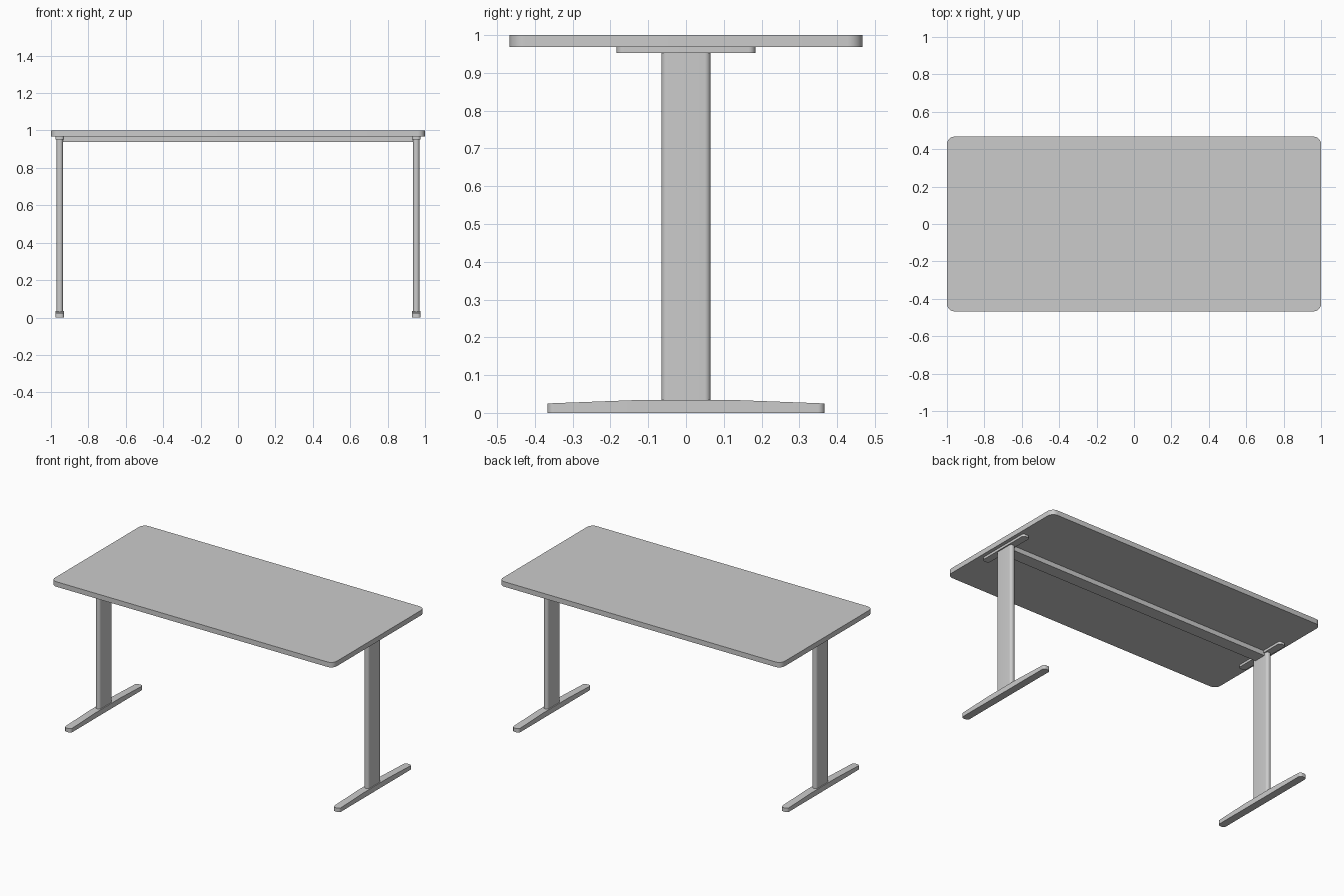
import bpy
import bmesh
import math

cube = bpy.data.objects.get("Cube")
if cube:
    bpy.data.objects.remove(cube, do_unlink=True)

grey = bpy.data.materials.new("plain_grey")
grey.use_nodes = True
grey.diffuse_color = (0.6, 0.6, 0.6, 1)
grey.node_tree.nodes["Principled BSDF"].inputs["Base Color"].default_value = (0.6, 0.6, 0.6, 1)


def rounded_outline(width, depth, radius, steps=8):
    """Counter-clockwise rectangle with rounded corners."""
    points = []
    for i, (sx, sy) in enumerate([(1, 1), (-1, 1), (-1, -1), (1, -1)]):
        for k in range(steps + 1):
            a = math.pi / 2 * (i + k / steps)
            points.append((sx * (width / 2 - radius) + radius * math.cos(a),
                           sy * (depth / 2 - radius) + radius * math.sin(a)))
    return points


def finish(name, bm):
    bmesh.ops.recalc_face_normals(bm, faces=bm.faces)
    mesh = bpy.data.meshes.new(name)
    bm.to_mesh(mesh)
    bm.free()
    mesh.materials.append(grey)
    obj = bpy.data.objects.new(name, mesh)
    bpy.context.collection.objects.link(obj)
    bpy.ops.object.select_all(action="DESELECT")
    obj.select_set(True)
    bpy.context.view_layer.objects.active = obj
    bpy.ops.object.shade_smooth_by_angle(angle=math.radians(30))
    return obj


def slab(name, x, width, depth, radius, low, high, slope_top=None):
    """Rounded slab; slope_top maps y to the height of the upper face."""
    bm = bmesh.new()
    base = bm.faces.new([bm.verts.new((x + px, py, low))
                         for px, py in rounded_outline(width, depth, radius)])
    top = bmesh.ops.extrude_face_region(bm, geom=[base], use_keep_orig=True)
    for v in top["geom"]:
        if isinstance(v, bmesh.types.BMVert):
            v.co.z = high
    if slope_top:
        for y in (-FLAT, FLAT):
            bmesh.ops.bisect_plane(bm, geom=bm.verts[:] + bm.edges[:] + bm.faces[:],
                                   plane_co=(0, y, 0), plane_no=(0, 1, 0))
        for v in bm.verts:
            if v.co.z > low + 0.001:
                v.co.z = slope_top(v.co.y)
    return finish(name, bm)


# Foot is level in the middle and falls gently towards both tips
FLAT, FOOT_HALF, FOOT_HIGH, FOOT_TIP = 0.13, 0.367, 0.034, 0.025


def foot_height(y):
    t = max(0, abs(y) - FLAT) / (FOOT_HALF - FLAT)
    return FOOT_HIGH + (FOOT_TIP - FOOT_HIGH) * t


slab("tabletop", 0, 2, 0.934, 0.04, 0.968, 1)

# Legs, feet and top brackets on both sides
for side, sign in (("left", 1), ("right", -1)):
    x = sign * 0.953
    slab(side + "_foot", x, 0.048, FOOT_HALF * 2, 0.018, 0, FOOT_HIGH, foot_height)
    slab(side + "_leg", x, 0.034, 0.13, 0.016, 0.03, 0.955)
    slab(side + "_bracket", x, 0.048, 0.367, 0.018, 0.953, 0.969)

# Beam joining the legs under the top
bm = bmesh.new()
bmesh.ops.create_cube(bm, size=1)
bmesh.ops.scale(bm, vec=(1.876, 0.08, 0.031), verts=bm.verts)
bmesh.ops.translate(bm, vec=(0, 0, 0.9535), verts=bm.verts)
finish("cross_beam", bm)
